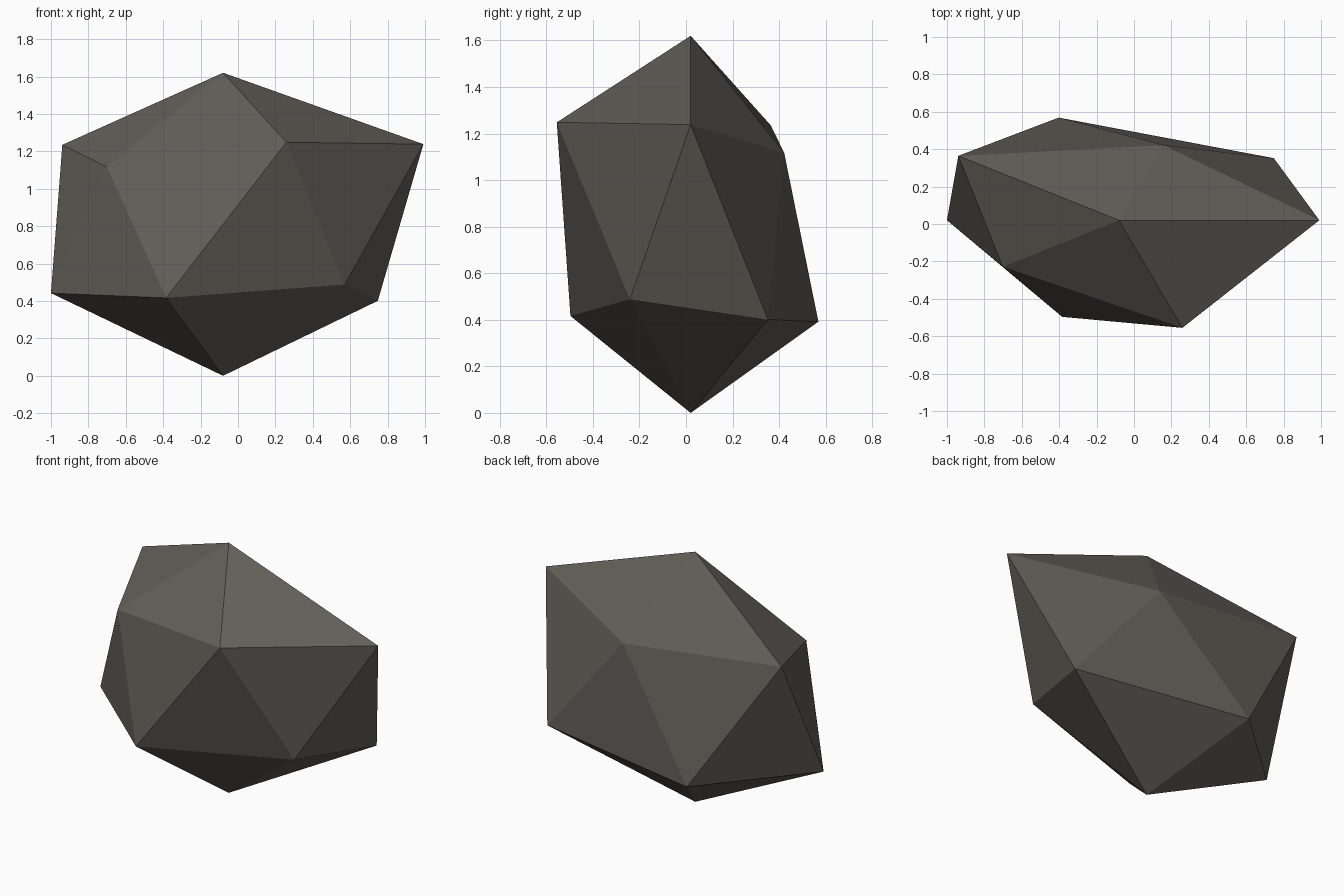
import bpy, bmesh, math
from mathutils import Vector

if "Cube" in bpy.data.objects:
    bpy.data.objects.remove(bpy.data.objects["Cube"])

# Rock: an icosahedron, each corner pushed in or out, then stretched
RADII = [0.81,                               # bottom
         0.915, 0.935, 0.823, 0.88, 0.72,    # lower ring, by angle
         0.958, 0.685, 0.95, 0.687, 0.98,    # upper ring, by angle
         0.81]                               # top
STRETCH = Vector((1.25, 0.69, 1.0))
CENTRE = Vector((-0.08, 0.02, 0.81))

bm = bmesh.new()
bmesh.ops.create_icosphere(bm, subdivisions=1, radius=1.0)
ordered = sorted(bm.verts, key=lambda v: (
    round(v.co.z, 2), (math.atan2(v.co.y, v.co.x) + 0.1) % math.tau))
for v, r in zip(ordered, RADII):
    v.co = v.co.normalized() * STRETCH * r + CENTRE
bmesh.ops.recalc_face_normals(bm, faces=bm.faces)

mesh = bpy.data.meshes.new("rock")
bm.to_mesh(mesh)
bm.free()

# Warm dark grey stone
stone = bpy.data.materials.new("dark_stone")
stone.diffuse_color = (0.125, 0.115, 0.10, 1)
stone.use_nodes = True
stone.node_tree.nodes["Principled BSDF"].inputs["Base Color"].default_value = stone.diffuse_color
mesh.materials.append(stone)

rock = bpy.data.objects.new("rock", mesh)
bpy.context.collection.objects.link(rock)
